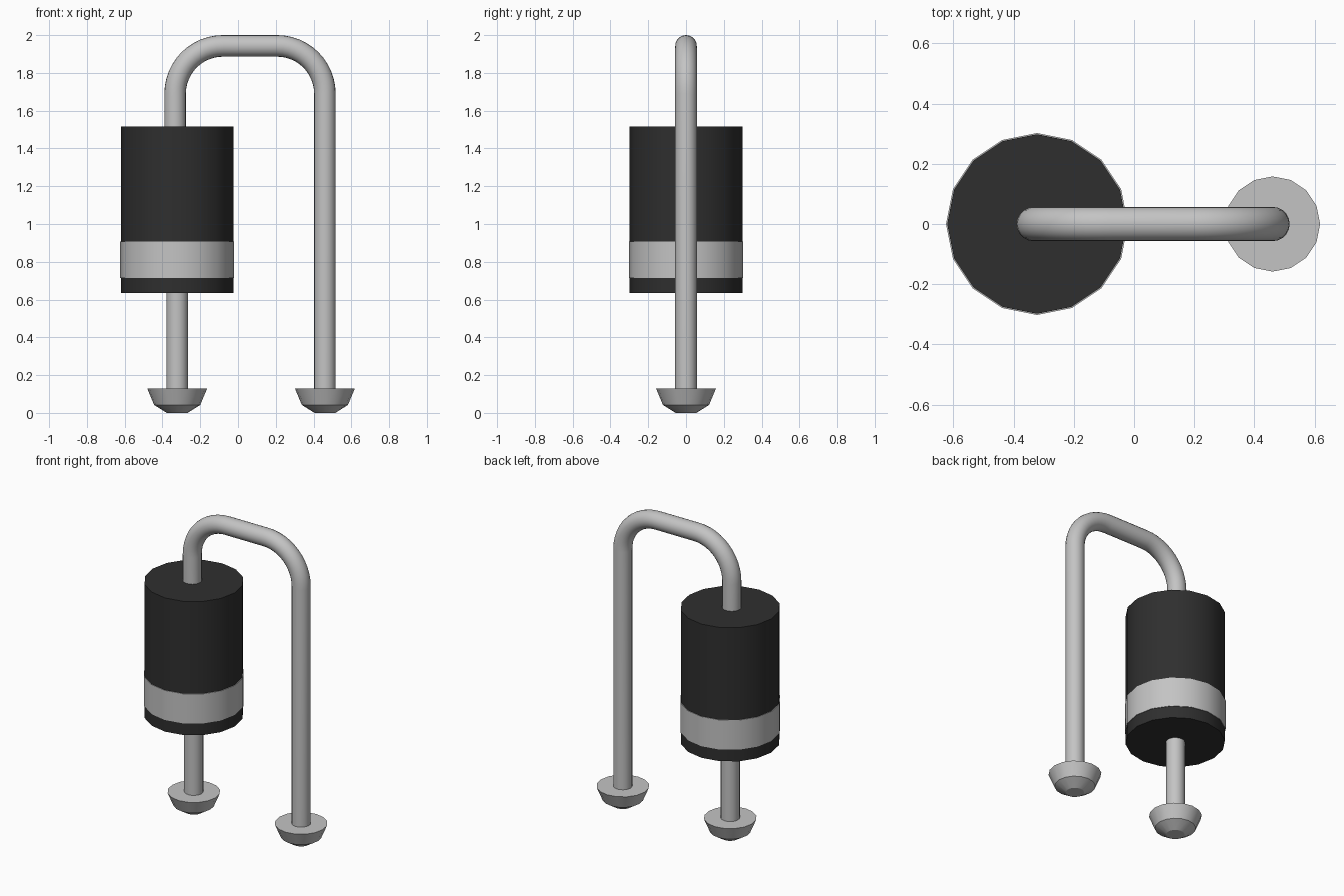
import bpy, bmesh, math
from mathutils import Vector

cube = bpy.data.objects.get("Cube")
if cube:
    bpy.data.objects.remove(cube, do_unlink=True)


def material(name, value):
    mat = bpy.data.materials.new(name)
    color = (value, value, value, 1)
    mat.diffuse_color = color
    mat.use_nodes = True
    bsdf = mat.node_tree.nodes["Principled BSDF"]
    bsdf.inputs["Base Color"].default_value = color
    bsdf.inputs["Roughness"].default_value = 0.6
    return mat


BLACK = material("black casing", 0.028)
GREY = material("grey metal", 0.55)


def loft(name, rings, mat):
    """Bridge a list of equal rings of points and cap both ends."""
    bm = bmesh.new()
    loops = [[bm.verts.new(p) for p in ring] for ring in rings]
    n = len(loops[0])
    for a, b in zip(loops, loops[1:]):
        for i in range(n):
            j = (i + 1) % n
            bm.faces.new((a[i], a[j], b[j], b[i]))
    bm.faces.new(loops[0])
    bm.faces.new(loops[-1])
    bmesh.ops.recalc_face_normals(bm, faces=bm.faces)
    mesh = bpy.data.meshes.new(name)
    bm.to_mesh(mesh)
    bm.free()
    mesh.materials.append(mat)
    obj = bpy.data.objects.new(name, mesh)
    bpy.context.collection.objects.link(obj)
    bpy.ops.object.select_all(action='DESELECT')
    obj.select_set(True)
    bpy.context.view_layer.objects.active = obj
    bpy.ops.object.shade_smooth_by_angle(angle=math.radians(30))
    return obj


def lathe(name, x, profile, mat, sides=16):
    """Turn (radius, z) pairs around a vertical axis at x."""
    angles = [math.tau * i / sides for i in range(sides)]
    return loft(name, [[(x + r * math.cos(a), r * math.sin(a), z) for a in angles]
                       for r, z in profile], mat)


def tube(name, path, radius, mat, sides=20):
    """Sweep a circle along (x, z) points in the y = 0 plane."""
    pts = [Vector((x, 0, z)) for x, z in path]
    rings = []
    for i, p in enumerate(pts):
        t = (pts[min(i + 1, len(pts) - 1)] - pts[max(i - 1, 0)]).normalized()
        side = Vector((t.z, 0, -t.x))
        rings.append([p + radius * (side * math.cos(a) + Vector((0, math.sin(a), 0)))
                      for a in (math.tau * k / sides for k in range(sides))])
    return loft(name, rings, mat)


def arc(cx, cz, r, start, end, steps=12):
    angles = [math.radians(start + (end - start) * i / steps) for i in range(steps + 1)]
    return [(cx + r * math.cos(a), cz + r * math.sin(a)) for a in angles]


BODY_X, LEG_X, WIRE_R = -0.322, 0.46, 0.057

# Cylindrical casing with its marking band
lathe("casing", BODY_X, [(0.298, 0.635), (0.298, 1.515)], BLACK)
lathe("marking_band", BODY_X, [(0.302, 0.713), (0.302, 0.908)], GREY)

# Bent upper lead: out of the casing, over the top and down to the other foot
bend = 0.253
path = ([(-0.333, 1.45)]
        + arc(-0.333 + bend, 1.943 - bend, bend, 180, 90)
        + arc(LEG_X - bend, 1.943 - bend, bend, 90, 0)
        + [(LEG_X, 0.10)])
tube("bent_lead", path, WIRE_R, GREY)

# Short straight lower lead
tube("lower_lead", [(BODY_X, 0.10), (BODY_X, 0.66)], WIRE_R, GREY)

# Solder feet, flat on top and tapering to the ground
for name, x in (("right_foot", BODY_X), ("left_foot", LEG_X)):
    lathe(name, x, [(0.055, 0.0), (0.122, 0.042), (0.158, 0.128)], GREY)
